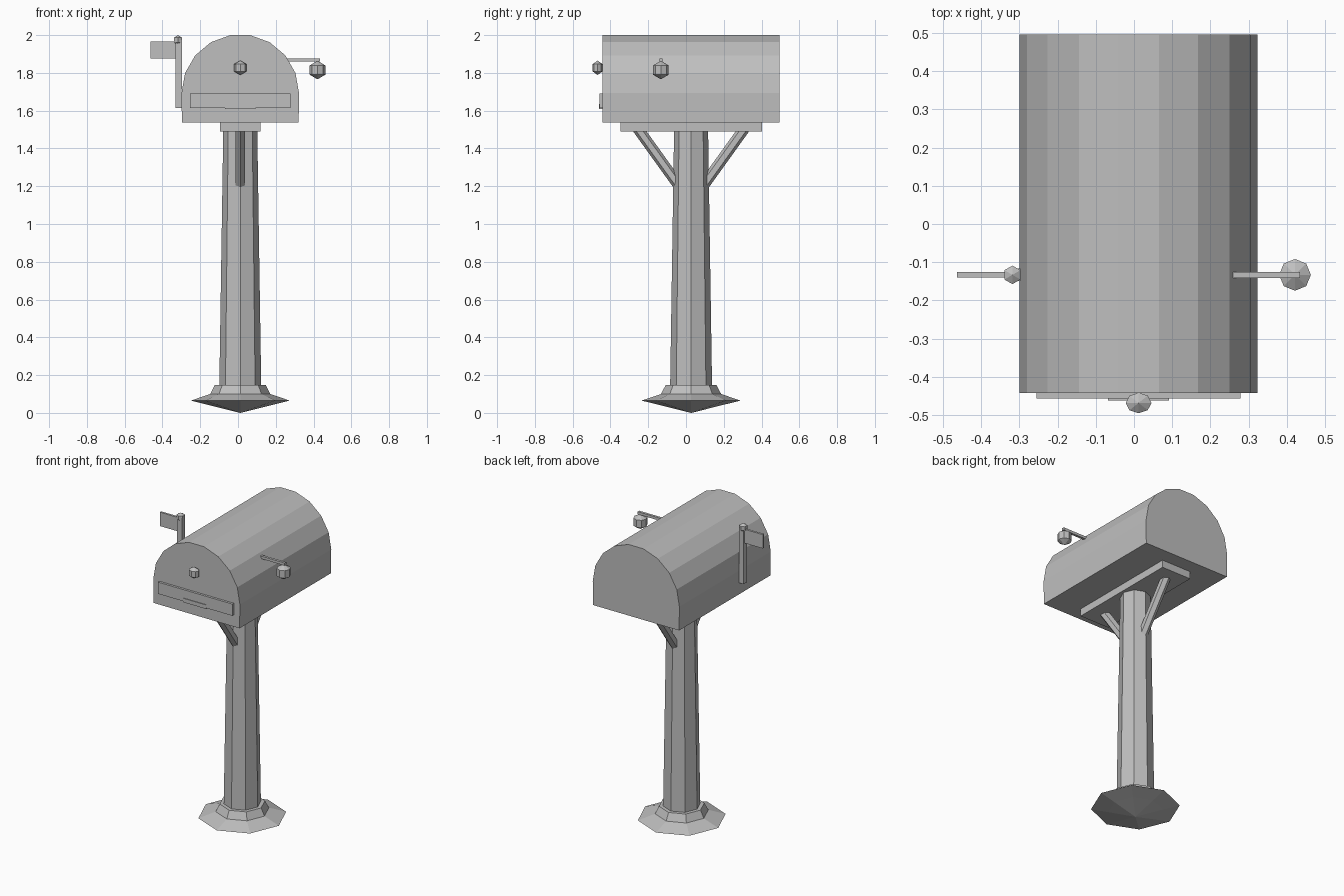
import bpy
import bmesh
from math import sin, cos, pi, radians
from mathutils import Vector, Matrix

old = bpy.data.objects.get("Cube")
if old:
    bpy.data.objects.remove(old, do_unlink=True)

GREY = (0.52, 0.52, 0.52, 1)
grey = bpy.data.materials.new("plain grey")
grey.use_nodes = True
grey.diffuse_color = GREY
grey.node_tree.nodes["Principled BSDF"].inputs["Base Color"].default_value = GREY

# Shared axis of the post and box
CX, CY = 0.012, 0.027
FRONT, BACK = -0.442, 0.495


def finish(name, bm):
    bmesh.ops.recalc_face_normals(bm, faces=bm.faces)
    mesh = bpy.data.meshes.new(name)
    bm.to_mesh(mesh)
    bm.free()
    mesh.materials.append(grey)
    obj = bpy.data.objects.new(name, mesh)
    bpy.context.collection.objects.link(obj)
    return obj


def box(name, low, high):
    low, high = Vector(low), Vector(high)
    bm = bmesh.new()
    place = Matrix.Translation((low + high) / 2) @ Matrix.Diagonal((high - low).to_4d())
    bmesh.ops.create_cube(bm, size=1, matrix=place)
    return finish(name, bm)


def ball(name, centre, scale, sides):
    bm = bmesh.new()
    place = Matrix.Translation(centre) @ Matrix.Diagonal(Vector(scale).to_4d())
    bmesh.ops.create_uvsphere(bm, u_segments=sides, v_segments=3, radius=1, matrix=place)
    return finish(name, bm)


def lathe(name, profile, sides=8):
    """Stack of rings, given as (radius, z); the ends are closed."""
    bm = bmesh.new()
    rings = [[bm.verts.new((CX + r * cos(2 * pi * i / sides),
                            CY + r * sin(2 * pi * i / sides), z))
              for i in range(sides)] for r, z in profile]
    for a, b in zip(rings, rings[1:]):
        for i in range(sides):
            j = (i + 1) % sides
            bm.faces.new((a[i], a[j], b[j], b[i]))
    bm.faces.new(rings[0])
    bm.faces.new(rings[-1])
    bmesh.ops.remove_doubles(bm, verts=bm.verts, dist=0.0001)
    return finish(name, bm)


def strut(name, start, end, radius, sides=6):
    start, end = Vector(start), Vector(end)
    line = end - start
    bm = bmesh.new()
    turn = line.to_track_quat('Z', 'X').to_matrix().to_4x4()
    # Keep one corner of the section pointing along x
    side = Vector((1, 0, 0))
    up = line.normalized()
    turn = Matrix((side, up.cross(side), up)).transposed().to_4x4()
    bmesh.ops.create_cone(bm, cap_ends=True, segments=sides, radius1=radius, radius2=radius,
                          depth=line.length,
                          matrix=Matrix.Translation((start + end) / 2) @ turn)
    for v in bm.verts:
        v.co.x = CX + (v.co.x - CX)
    return finish(name, bm)


# Ground base, collar and tapered post
lathe("base", [(0.001, 0), (0.16, 0.04), (0.262, 0.065), (0.159, 0.1), (0.135, 0.147)])
lathe("post", [(0.111, 0.14), (0.09, 1.5)])

# Support plate and the two braces
box("support_plate", (CX - 0.106, CY - 0.375, 1.49), (CX + 0.106, CY + 0.375, 1.54))
for name, s in (("front_brace", -1), ("back_brace", 1)):
    strut(name, (CX, CY + s * 0.065, 1.203), (CX, CY + s * 0.282, 1.505), 0.029)

# Box with an arched roof, extruded from its end outline
R, SPRING = 0.311, 1.693
outline = [(-0.309, 1.538)]
outline += [(R * sin(radians(a)), SPRING + R * cos(radians(a))) for a in range(-90, 91, 20)]
outline += [(0.309, 1.538)]
bm = bmesh.new()
end = bm.faces.new([bm.verts.new((CX + x, FRONT, z)) for x, z in outline])
result = bmesh.ops.extrude_face_region(bm, geom=[end], use_keep_orig=True)
moved = [g for g in result["geom"] if isinstance(g, bmesh.types.BMVert)]
bmesh.ops.translate(bm, verts=moved, vec=(0, BACK - FRONT, 0))
finish("box_body", bm)

# Front panel, its ridge and the door knob
box("front_panel", (CX - 0.267, FRONT - 0.015, 1.614), (CX + 0.267, FRONT + 0.005, 1.69))
box("panel_ridge", (CX - 0.08, FRONT - 0.019, 1.61), (CX + 0.08, FRONT, 1.636))
ball("door_knob", (CX, -0.468, 1.827), (0.039, 0.031, 0.038), 8)

# Flag on the right side
FY = -0.133
box("flag_pole", (-0.332, FY - 0.016, 1.614), (-0.297, FY + 0.016, 1.975))
box("flag", (-0.463, FY - 0.007, 1.877), (-0.33, FY + 0.007, 1.967))
ball("flag_pole_knob", (-0.318, FY, 1.974), (0.028, 0.028, 0.026), 6)

# Hanging lamp on the left side
box("lamp_arm", (0.24, FY - 0.008, 1.86), (0.434, FY + 0.008, 1.877))
ball("lamp", (0.421, FY, 1.815), (0.048, 0.048, 0.049), 8)
